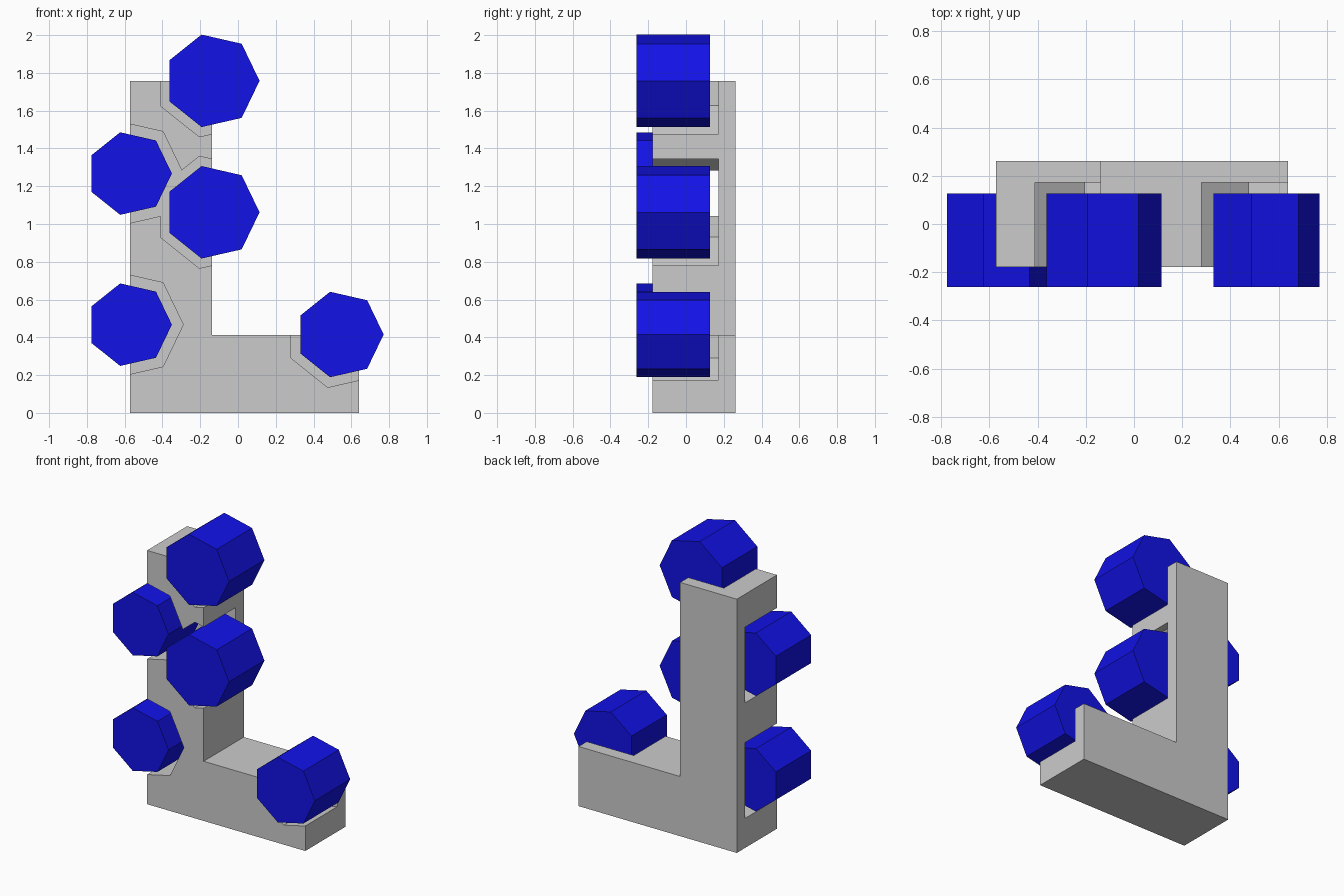
import bpy
import bmesh
from math import cos, sin, tau

if "Cube" in bpy.data.objects:
    bpy.data.objects.remove(bpy.data.objects["Cube"])


def extrude_profile(name, points, y0, y1):
    """Extrude an x/z outline from y0 (front) to y1 (back)."""
    bm = bmesh.new()
    face = bm.faces.new([bm.verts.new((x, y0, z)) for x, z in points])
    ext = bmesh.ops.extrude_face_region(bm, geom=[face], use_keep_orig=True)
    verts = [v for v in ext["geom"] if isinstance(v, bmesh.types.BMVert)]
    bmesh.ops.translate(bm, vec=(0, y1 - y0, 0), verts=verts)
    bmesh.ops.recalc_face_normals(bm, faces=bm.faces)
    mesh = bpy.data.meshes.new(name)
    bm.to_mesh(mesh)
    bm.free()
    obj = bpy.data.objects.new(name, mesh)
    bpy.context.collection.objects.link(obj)
    return obj


def heptagon(cx, cz, r):
    return [(cx + r * cos(tau * i / 7), cz + r * sin(tau * i / 7)) for i in range(7)]


blue = bpy.data.materials.new("blue")
blue.diffuse_color = (0.006, 0.006, 0.8, 1)
blue.use_nodes = True
blue.node_tree.nodes["Principled BSDF"].inputs["Base Color"].default_value = blue.diffuse_color

# L-shaped body
body = extrude_profile("body", [(-0.572, 0), (0.64, 0), (0.64, 0.413), (-0.138, 0.413),
                                (-0.138, 1.757), (-0.572, 1.757)], -0.178, 0.261)

# Seven-sided pegs, each in a slightly larger pocket: x, z, peg radius, pocket radius
pegs = {
    "top_right_peg": (-0.137, 1.758, 0.251, 0.304),
    "middle_right_peg": (-0.137, 1.062, 0.251, 0.304),
    "top_left_peg": (-0.574, 1.267, 0.224, 0.284),
    "bottom_left_peg": (-0.574, 0.467, 0.224, 0.284),
    "foot_peg": (0.539, 0.415, 0.232, 0.287),
}
bpy.context.view_layer.objects.active = body
for name, (x, z, r, pocket_r) in pegs.items():
    peg = extrude_profile(name, heptagon(x, z, r), -0.261, 0.126)
    peg.data.materials.append(blue)

    # Pocket cut, leaving a back wall
    cutter = extrude_profile(name + "_pocket", heptagon(x, z, pocket_r), -0.4, 0.172)
    cutter.hide_render = True
    mod = body.modifiers.new("pocket", "BOOLEAN")
    mod.operation = "DIFFERENCE"
    mod.solver = "EXACT"
    mod.object = cutter
    bpy.ops.object.modifier_apply(modifier=mod.name)
    bpy.data.objects.remove(cutter)
